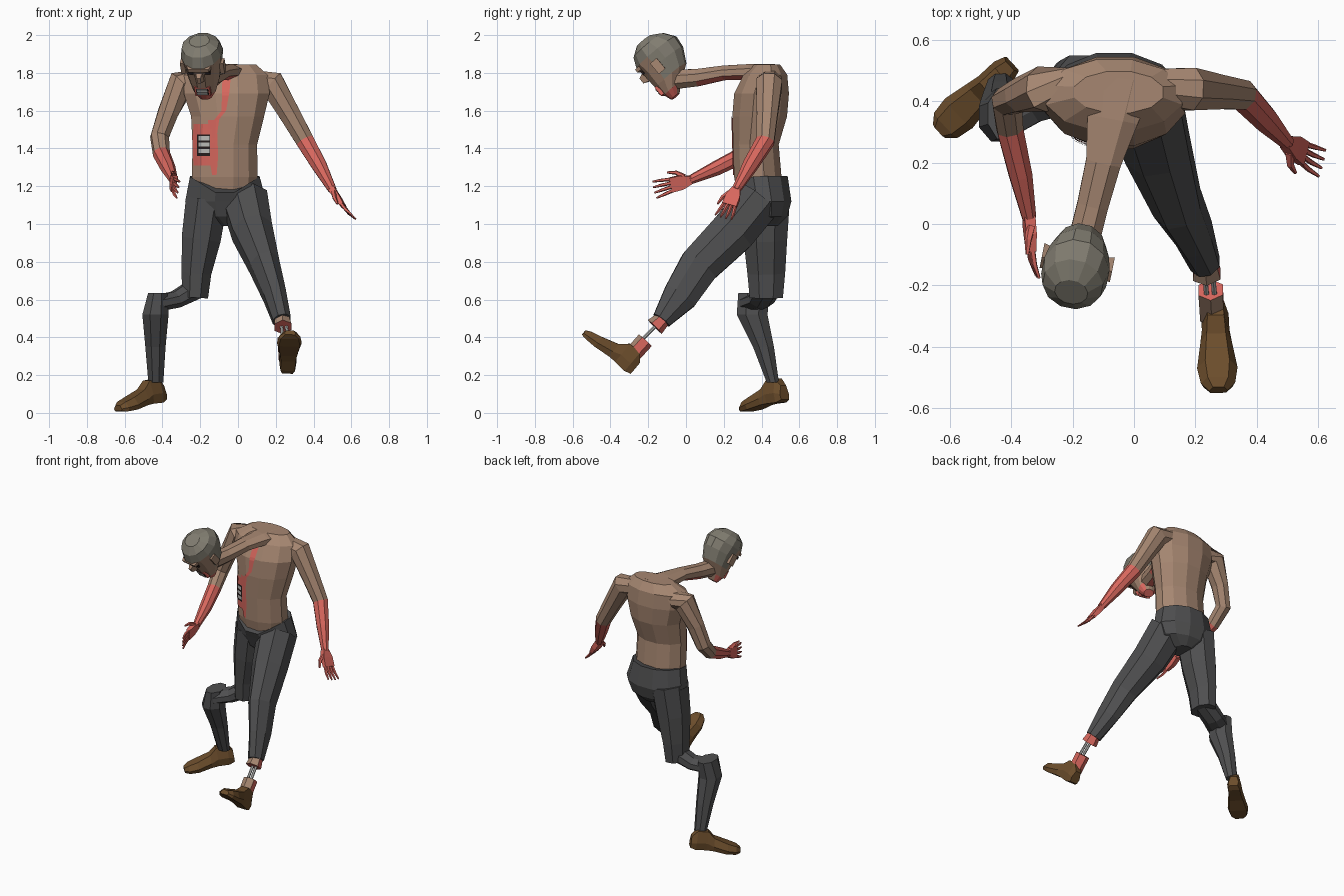
import bpy, bmesh, math
from mathutils import Vector as V
from mathutils.bvhtree import BVHTree

if "Cube" in bpy.data.objects:
    bpy.data.objects.remove(bpy.data.objects["Cube"])


def material(name, *rgb):
    m = bpy.data.materials.new(name)
    m.diffuse_color = (*rgb, 1)
    m.use_nodes = True
    m.node_tree.nodes["Principled BSDF"].inputs["Base Color"].default_value = m.diffuse_color
    return m


SKIN = material("skin", .38, .24, .165)
RED = material("raw_flesh", .68, .135, .11)
PANTS = material("trouser_grey", .078, .078, .08)
HAIR = material("hair_grey", .22, .205, .165)
SHOE = material("shoe_brown", .15, .075, .025)
BONE = material("bone", .5, .5, .48)
DARK = material("dark", .02, .012, .012)


def make(name, verts, faces, mats, rule=None):
    """Mesh object; rule(face centre, normal, index) picks the material slot."""
    me = bpy.data.meshes.new(name)
    me.from_pydata([tuple(v) for v in verts], [], faces)
    bm = bmesh.new()
    bm.from_mesh(me)
    bmesh.ops.recalc_face_normals(bm, faces=bm.faces)
    bm.to_mesh(me)
    bm.free()
    for m in mats:
        me.materials.append(m)
    if rule:
        for p in me.polygons:
            p.material_index = int(rule(p.center, p.normal, p.index))
    ob = bpy.data.objects.new(name, me)
    bpy.context.collection.objects.link(ob)
    return ob


def skin_rings(name, rings, mats, rule=None):
    """Join closed rings of points into a capped solid."""
    n = len(rings[0])
    faces = [(r * n + i, r * n + (i + 1) % n, (r + 1) * n + (i + 1) % n, (r + 1) * n + i)
             for r in range(len(rings) - 1) for i in range(n)]
    faces += [tuple(range(n)), tuple(range((len(rings) - 1) * n, len(rings) * n))]
    return make(name, [p for r in rings for p in r], faces, mats, rule)


def oval(c, a, b, n):
    return [c + a * math.cos(t) + b * math.sin(t)
            for t in (math.tau * (i + .5) / n for i in range(n))]


def tube(name, pts, mats, rule=None, hint=(1, 0, 0), n=8):
    """Limb through (x, y, z, radius along hint, other radius)."""
    cs = [V(p[:3]) for p in pts]
    rings = []
    for i, p in enumerate(pts):
        t = (cs[min(i + 1, len(cs) - 1)] - cs[max(i - 1, 0)]).normalized()
        a = V(hint)
        a = (a - t * a.dot(t)).normalized()
        rings.append(oval(cs[i], a * p[3], t.cross(a) * p[-1], n))
    return skin_rings(name, rings, mats, rule)


def levels(name, rows, mats, n=12):
    """Stack of level ovals (x, y, z, x radius, y radius)."""
    return skin_rings(name, [oval(V(r[:3]), V((r[3], 0, 0)), V((0, r[4], 0)), n) for r in rows], mats)


def box(name, c, axes, half, mat, taper=1):
    a, b, d = [V(x) * h for x, h in zip(axes, half)]
    rings = [[c + k * d + (x * a + y * b) * s for x, y in ((-1, -1), (1, -1), (1, 1), (-1, 1))]
             for k, s in ((-1, 1), (1, taper))]
    return skin_rings(name, rings, [mat])


# Torso
torso = levels("torso", [
    (-.07, .40, 1.10, .16, .12), (-.07, .38, 1.25, .18, .13), (-.07, .37, 1.42, .177, .125),
    (-.055, .39, 1.57, .20, .15), (-.06, .40, 1.69, .235, .15), (-.065, .42, 1.79, .23, .12),
    (-.05, .43, 1.845, .15, .07)], [SKIN])

# Trousers: hips with a dipped waistband, then the legs
hips = levels("hips", [
    (-.07, .395, 1.255, .19, .148), (-.065, .415, 1.12, .222, .148),
    (-.06, .42, 1.04, .18, .12), (-.05, .42, .99, .07, .07)], [PANTS])
for v in hips.data.vertices:
    if v.co.z > 1.2 and v.co.y < .39:
        v.co.z -= .12 * max(0, 1 - abs(v.co.x + .07) / .19)
tube("left_trouser_leg", [
    (.035, .39, 1.13, .13, .13), (.075, .25, .96, .115, .13), (.14, .07, .78, .085, .115),
    (.195, -.03, .62, .065, .10), (.232, -.13, .49, .052, .055)], [PANTS])
tube("right_thigh", [
    (-.165, .42, 1.13, .12, .14), (-.195, .42, .92, .112, .125),
    (-.22, .425, .74, .085, .108), (-.228, .425, .61, .075, .095)], [PANTS])
tube("right_knee", [
    (-.22, .43, .66, .06, .075), (-.33, .40, .60, .048, .075), (-.43, .35, .58, .045, .08)],
    [PANTS], hint=(0, 0, 1))
levels("right_shin", [
    (-.425, .36, .635, .055, .09), (-.437, .35, .52, .075, .088),
    (-.437, .41, .35, .058, .06), (-.435, .46, .16, .043, .035)], [PANTS], n=8)

# Severed left ankle
tube("left_shin_stump", [(.232, -.115, .505, .04), (.237, -.165, .455, .052)], [RED, SKIN],
     lambda c, n, i: n.z > .45, n=6)
for k in (-1, 1):
    tube("shin_bone", [(.242 + .013 * k, -.14, .48, .009), (.252 + .013 * k, -.26, .36, .009)], [BONE], n=6)
tube("left_ankle_stump", [(.25, -.215, .385, .046), (.255, -.30, .29, .045)], [RED, SKIN],
     lambda c, n, i: n.y < -.6, n=6)


# Shoes: heel to toe sections (distance, half width, bottom, top)
def shoe(name, heel, fwd, up):
    heel, f, u = V(heel), V(fwd).normalized(), V(up)
    u = (u - f * u.dot(f)).normalized()
    s = f.cross(u)
    rings = []
    for t, w, lo, hi in ((0, .033, .01, .085), (.035, .045, 0, .128), (.105, .045, .005, .128),
                         (.15, .052, .005, .088), (.24, .066, -.005, .06), (.30, .056, -.005, .045),
                         (.33, .03, 0, .03)):
        rings.append([heel + f * t + s * w * x + u * (lo + (hi - lo) * y) for x, y in
                      ((-.85, 0), (.85, 0), (1, .4), (.6, 1), (-.6, 1), (-1, .4))])
    skin_rings(name, rings, [SHOE])


shoe("left_shoe", (.262, -.30, .20), (.04, -.75, .64), (0, .66, .75))
shoe("right_shoe", (-.395, .525, .06), (-.70, -.65, -.15), (0, 0, 1))

# Arms with raw forearms
RAW_END = lambda start: (lambda c, n, i: start * 8 <= i)
tube("right_arm", [
    (-.20, .45, 1.76, .06), (-.30, .44, 1.745, .075), (-.37, .42, 1.59, .058), (-.415, .40, 1.46, .052),
    (-.405, .31, 1.37, .046), (-.37, .16, 1.295, .04), (-.342, .02, 1.232, .024)],
    [SKIN, RED], RAW_END(4), hint=(.8, -.5, .3))
tube("left_arm", [
    (.07, .45, 1.76, .06), (.18, .44, 1.745, .075), (.275, .43, 1.58, .06), (.355, .42, 1.44, .052),
    (.43, .34, 1.31, .043), (.50, .265, 1.18, .024)],
    [SKIN, RED], RAW_END(3), hint=(0, 1, 0))


# Hands: palm, four fingers and a thumb
def hand(side, wrist, fwd, spread, thumb):
    w, f, s = V(wrist), V(fwd).normalized(), V(spread)
    s = (s - f * s.dot(f)).normalized()
    nrm = f.cross(s)
    rings = [[w + f * t + s * h * x + nrm * d * y for x, y in ((-1, -1), (1, -1), (1, 1), (-1, 1))]
             for t, h, d in ((-.01, .02, .018), (.045, .038, .017), (.105, .04, .012))]
    skin_rings(side + "_palm", rings, [RED])
    for i in range(4):
        k = i - 1.5
        a = w + f * .095 + s * k * .02
        b = a + f * (.06 - .004 * abs(k)) + s * k * .006 - nrm * .004
        c = b + f * .045 + s * k * .004 - nrm * .012
        tube(side + "_finger", [(*a, .0105), (*b, .009), (*c, .005)], [RED], hint=s, n=5)
    a = w + f * .025 + s * .025
    b = a + f * .035 + s * .03 + nrm * thumb
    c = b + f * .045 + s * .012 + nrm * thumb * .5
    tube(side + "_thumb", [(*a, .016), (*b, .012), (*c, .006)], [RED], hint=s, n=5)


hand("right", (-.342, .02, 1.232), (.05, -.97, -.25), (.15, 0, 1), .015)
hand("left", (.50, .265, 1.18), (.50, -.33, -.76), (-.2, -1, .2), .01)

# Neck, raw underneath
tube("neck", [
    (-.05, .47, 1.79, .125, .06), (-.07, .34, 1.805, .09, .045), (-.10, .20, 1.80, .062, .042),
    (-.135, .06, 1.775, .055, .05), (-.165, -.06, 1.765, .055, .055)], [SKIN, RED],
    lambda c, n, i: n.z < -.75 and c.y < .35)

# Head, bowed forward
H = V((-.185, -.125, 1.85))
level = V((-.2, -.98, 0)).normalized()
UPZ = V((0, 0, 1))
F = (level * .77 - UPZ * .64).normalized()
U = (level * .64 + UPZ * .77).normalized()
S = F.cross(U)


def at(s, f, u):
    return H + S * s + F * f + U * u


def head_rule(c, n, i):
    f, u = (c - H).dot(F), (c - H).dot(U)
    if u > .075 or (f < .0 and u > -.085):
        return 1
    return 2 if u < -.13 and f > .03 else 0


rows = ((-.18, .03, .085, .035), (-.14, -.01, .10, .062), (-.08, -.10, .112, .085), (0, -.143, .116, .102),
        (.065, -.15, .125, .112), (.12, -.11, .10, .10), (.155, -.05, .05, .055))
skin_rings("head", [oval(at(0, (b + f) / 2, u), S * w, F * (f - b) / 2, 12) for u, b, f, w in rows],
           [SKIN, HAIR, RED], head_rule)
FACE = (S, U, F)
box("brow", at(0, .112, .052), FACE, (.065, .011, .014), SKIN, .85)
box("nose", at(0, .125, .0), FACE, (.02, .032, .02), SKIN, .5)
box("mouth", at(0, .098, -.105), FACE, (.042, .028, .010), RED)
box("mouth_opening", at(0, .107, -.105), FACE, (.033, .02, .004), DARK)
for k in (-1, 1):
    box("eye", at(.042 * k, .105, .025), FACE, (.017, .01, .006), DARK)
    box("ear", at(.105 * k, .01, -.01), (F, U, S * k), (.02, .032, .012), SKIN, 1.15)
    box("teeth", at(0, .110, -.105 + .011 * k), FACE, (.028, .007, .004), BONE)

# Chest wound: thin patches laid over the torso
tree = BVHTree.FromPolygons([v.co for v in torso.data.vertices], [p.vertices for p in torso.data.polygons])


def patch(name, path, mat, lift, steps=5):
    """Vertical ribbon through (x, z, half width)."""
    verts, faces = [], []
    for (x0, z0, w0), (x1, z1, w1) in zip(path, path[1:]):
        for k in range(steps + 1):
            t = k / steps
            x, z, w = x0 + (x1 - x0) * t, z0 + (z1 - z0) * t, w0 + (w1 - w0) * t
            for j in range(5):
                px = x + w * (j / 2 - 1)
                hit = tree.ray_cast(V((px, -1, z)), V((0, 1, 0)))[0]
                verts.append((px, (hit.y if hit else .37) - lift, z))
    for r in range(len(verts) // 5 - 1):
        if (r + 1) % (steps + 1):
            faces += [(r * 5 + j, r * 5 + j + 1, r * 5 + j + 6, r * 5 + j + 5) for j in range(4)]
    make(name, verts, faces, [mat])


patch("wound_edge", [(-.125, 1.26, .012), (-.13, 1.36, .025), (-.13, 1.48, .02), (-.13, 1.55, .03)], RED, .005)
patch("wound_top", [(-.19, 1.46, .05), (-.185, 1.53, .05)], RED, .005)
patch("wound_bottom", [(-.19, 1.31, .045), (-.19, 1.37, .05)], RED, .005)
patch("wound_side", [(-.228, 1.36, .012), (-.228, 1.47, .012)], RED, .005)
patch("wound_hollow", [(-.183, 1.36, .034), (-.183, 1.475, .034)], DARK, .007)
for i in range(3):
    z = 1.375 + i * .034
    patch("rib", [(-.18, z, .028), (-.18, z + .022, .028)], BONE, .011, 1)
patch("wound_streak", [(-.115, 1.55, .012), (-.075, 1.60, .012), (-.065, 1.70, .02), (-.06, 1.785, .022)], RED, .005)
